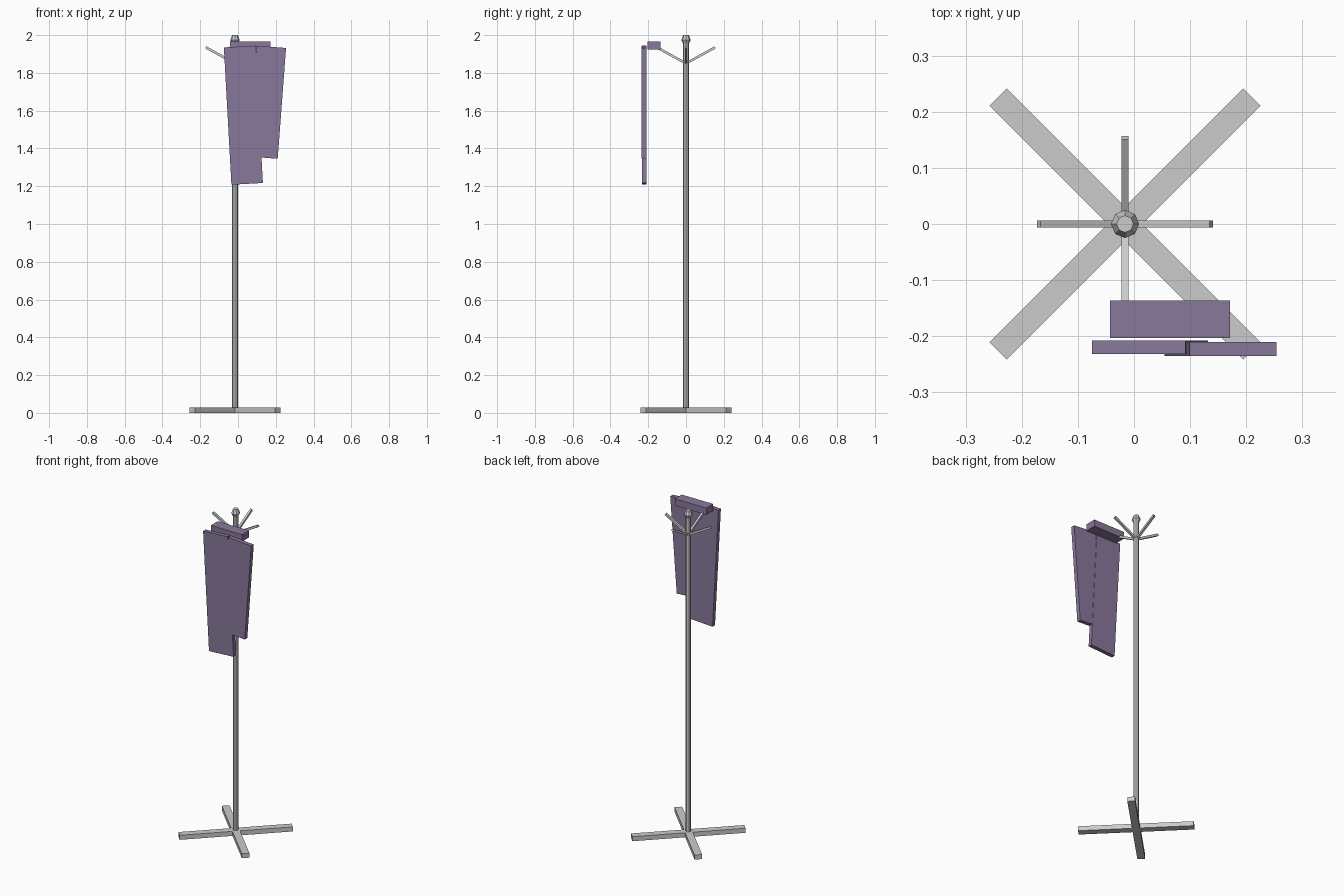
import bpy, bmesh, math
from mathutils import Matrix, Vector

if "Cube" in bpy.data.objects:
    bpy.data.objects.remove(bpy.data.objects["Cube"])

CX = -0.016  # pole axis

purple = bpy.data.materials.new("purple_cloth")
purple.diffuse_color = (0.25, 0.19, 0.33, 1)
purple.use_nodes = True
purple.node_tree.nodes["Principled BSDF"].inputs["Base Color"].default_value = purple.diffuse_color


def make(name, bm, mat=None):
    bmesh.ops.recalc_face_normals(bm, faces=bm.faces)
    me = bpy.data.meshes.new(name)
    bm.to_mesh(me)
    bm.free()
    ob = bpy.data.objects.new(name, me)
    bpy.context.collection.objects.link(ob)
    if mat:
        me.materials.append(mat)
    return ob


def box(name, size, centre, rot=Matrix(), mat=None):
    bm = bmesh.new()
    bmesh.ops.create_cube(bm, size=1,
                          matrix=Matrix.Translation(centre) @ rot @ Matrix.Diagonal((*size, 1)))
    return make(name, bm, mat)


def lathe(name, profile, sides=8):
    bm = bmesh.new()
    rings = [[bm.verts.new((CX + r * math.cos(2 * math.pi * i / sides),
                            r * math.sin(2 * math.pi * i / sides), z)) for i in range(sides)]
             for r, z in profile]
    for a, b in zip(rings, rings[1:]):
        for i in range(sides):
            j = (i + 1) % sides
            bm.faces.new((a[i], a[j], b[j], b[i]))
    bm.faces.new(rings[0])
    bm.faces.new(rings[-1])
    return make(name, bm)


# crossed floor bars
for i, a in enumerate((45, -45)):
    box(f"base_bar_{i + 1}", (0.64, 0.043, 0.028), (CX, 0, 0.014),
        Matrix.Rotation(math.radians(a), 4, 'Z'))

# pole and faceted knob
lathe("pole", [(0.016, 0.01), (0.016, 1.965)])
lathe("finial", [(0.016, 1.955), (0.025, 1.973), (0.015, 2.0)])

# four upward-sloping hooks
reach, z0, z1 = 0.154, 1.85, 1.935
length = math.hypot(reach, z1 - z0)
tilt = Matrix.Rotation(-math.atan2(z1 - z0, reach), 4, 'Y')
for i in range(4):
    turn = Matrix.Rotation(i * math.pi / 2, 4, 'Z')
    mid = turn @ Vector((reach / 2, 0, (z0 + z1) / 2)) + Vector((CX, 0, 0))
    box(f"hook_{i + 1}", (length, 0.013, 0.013), mid, turn @ tilt)

# garment: collar block and two slanted hanging panels
box("coat_collar", (0.214, 0.067, 0.042), (0.064, -0.1695, 1.946), mat=purple)
box("coat_left_panel", (0.167, 0.024, 0.728), (0.0285, -0.220, 1.576),
    Matrix.Rotation(math.radians(-3.15), 4, 'Y'), purple)
box("coat_right_panel", (0.156, 0.025, 0.588), (0.1545, -0.2225, 1.6445),
    Matrix.Rotation(math.radians(4.3), 4, 'Y'), purple)
